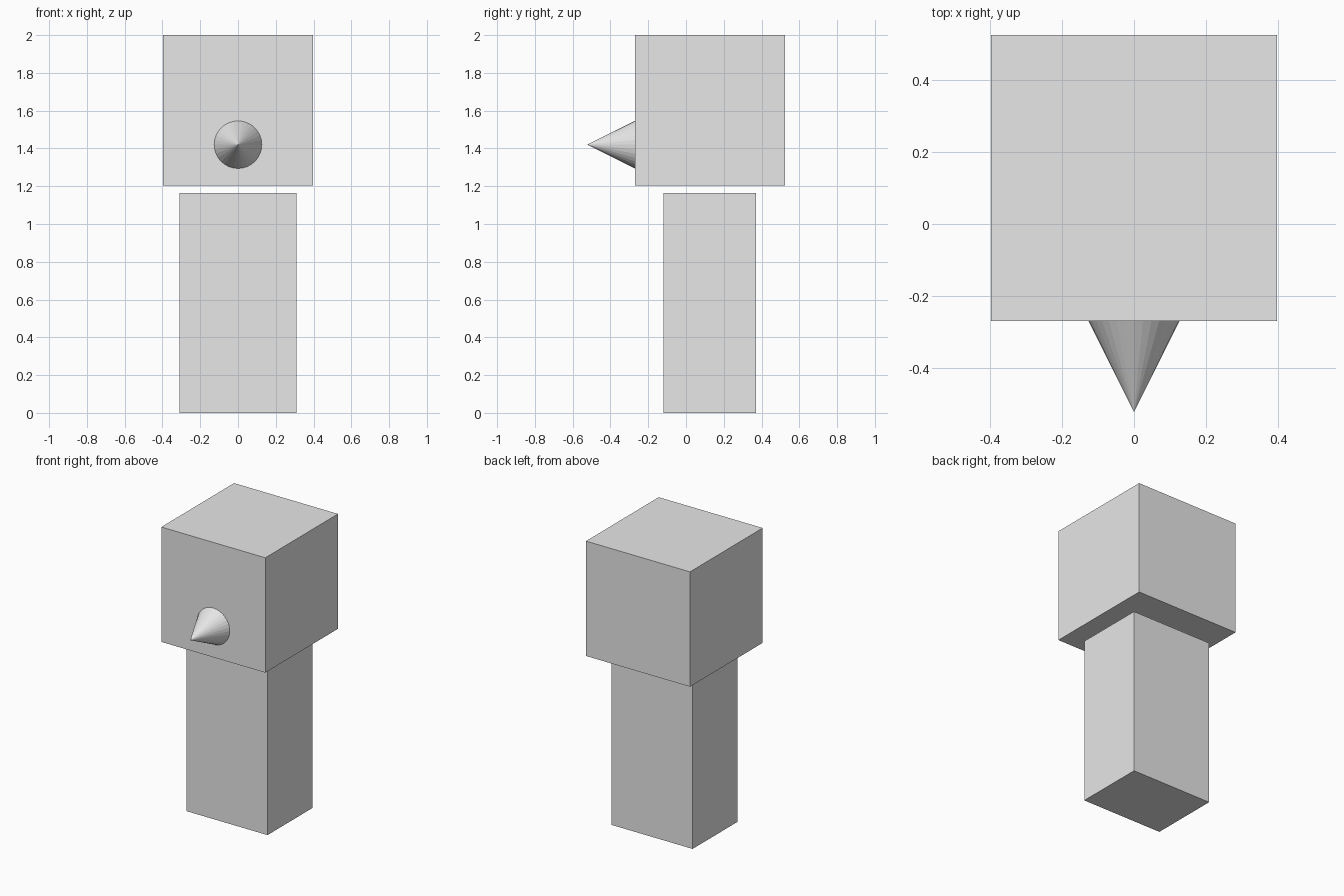
import bpy
import math

cube = bpy.data.objects.get("Cube")
if cube:
    bpy.data.objects.remove(cube, do_unlink=True)

# Single plain grey for every part
grey = bpy.data.materials.new("light_grey")
grey.use_nodes = True
colour = (0.8, 0.8, 0.8, 1)
grey.diffuse_color = colour
grey.node_tree.nodes["Principled BSDF"].inputs["Base Color"].default_value = colour


def finish(name):
    obj = bpy.context.object
    obj.name = obj.data.name = name
    obj.data.materials.append(grey)
    bpy.ops.object.transform_apply(location=False, rotation=True, scale=True)
    return obj


def box(name, low, high):
    centre = [(a + b) / 2 for a, b in zip(low, high)]
    bpy.ops.mesh.primitive_cube_add(size=1, location=centre)
    bpy.context.object.scale = [b - a for a, b in zip(low, high)]
    return finish(name)


# Body and the larger head floating just above it
box("body", (-0.31, -0.12, 0), (0.31, 0.37, 1.163))
box("head", (-0.398, -0.27, 1.205), (0.398, 0.525, 2))

# Cone nose pointing forward from the face
nose_tip, face = -0.523, -0.27
bpy.ops.mesh.primitive_cone_add(
    vertices=32, radius1=0.126, radius2=0, depth=face - nose_tip,
    location=(0, (nose_tip + face) / 2, 1.42), rotation=(math.pi / 2, 0, 0))
finish("nose")
